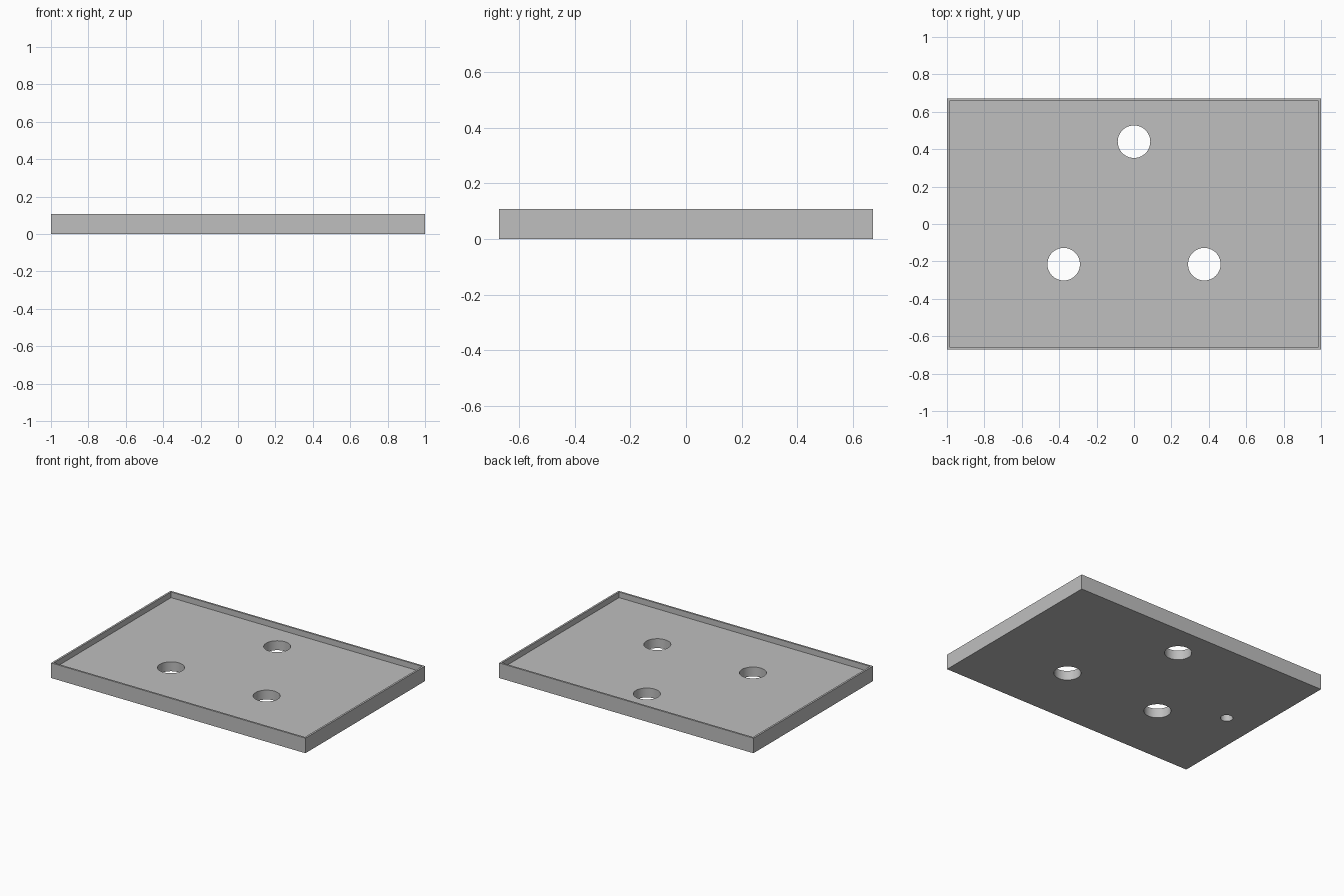
import bpy

cube = bpy.data.objects.get("Cube")
if cube:
    bpy.data.objects.remove(cube, do_unlink=True)

LENGTH, WIDTH, HEIGHT = 2.0, 1.342, 0.107
WALL, FLOOR = 0.0134, 0.067

grey = bpy.data.materials.new("plain grey")
grey.use_nodes = True
colour = (0.52, 0.52, 0.52, 1)
grey.diffuse_color = colour
grey.node_tree.nodes["Principled BSDF"].inputs["Base Color"].default_value = colour


def box(name, x, y, z0, z1):
    bpy.ops.mesh.primitive_cube_add(size=1, location=(0, 0, (z0 + z1) / 2))
    obj = bpy.context.object
    obj.name = name
    obj.scale = (x, y, z1 - z0)
    bpy.ops.object.transform_apply(location=True, rotation=True, scale=True)
    return obj


def pin(name, x, y, radius, z0, z1):
    bpy.ops.mesh.primitive_cylinder_add(
        vertices=64, radius=radius, depth=z1 - z0, location=(x, y, (z0 + z1) / 2))
    obj = bpy.context.object
    obj.name = name
    return obj


def cut(target, cutter):
    cutter.hide_render = True
    mod = target.modifiers.new("cut", "BOOLEAN")
    mod.operation = "DIFFERENCE"
    mod.solver = "EXACT"
    mod.object = cutter
    bpy.context.view_layer.objects.active = target
    bpy.ops.object.modifier_apply(modifier=mod.name)
    bpy.data.objects.remove(cutter, do_unlink=True)


# Tray with a thin raised rim
tray = box("tray", LENGTH, WIDTH, 0, HEIGHT)
cut(tray, box("recess_cutter", LENGTH - 2 * WALL, WIDTH - 2 * WALL, FLOOR, HEIGHT + 0.1))

# Three through holes
for x, y in ((0, 0.44), (-0.376, -0.215), (0.376, -0.215)):
    cut(tray, pin("hole_cutter", x, y, 0.087, -0.1, HEIGHT + 0.1))

# Small blind hole in the underside
cut(tray, pin("blind_hole_cutter", -0.775, 0, 0.04, -0.1, 0.053))

# Material and shading
tray.data.materials.clear()
tray.data.materials.append(grey)
bpy.ops.object.select_all(action="DESELECT")
tray.select_set(True)
bpy.context.view_layer.objects.active = tray
bpy.ops.object.shade_smooth_by_angle()
